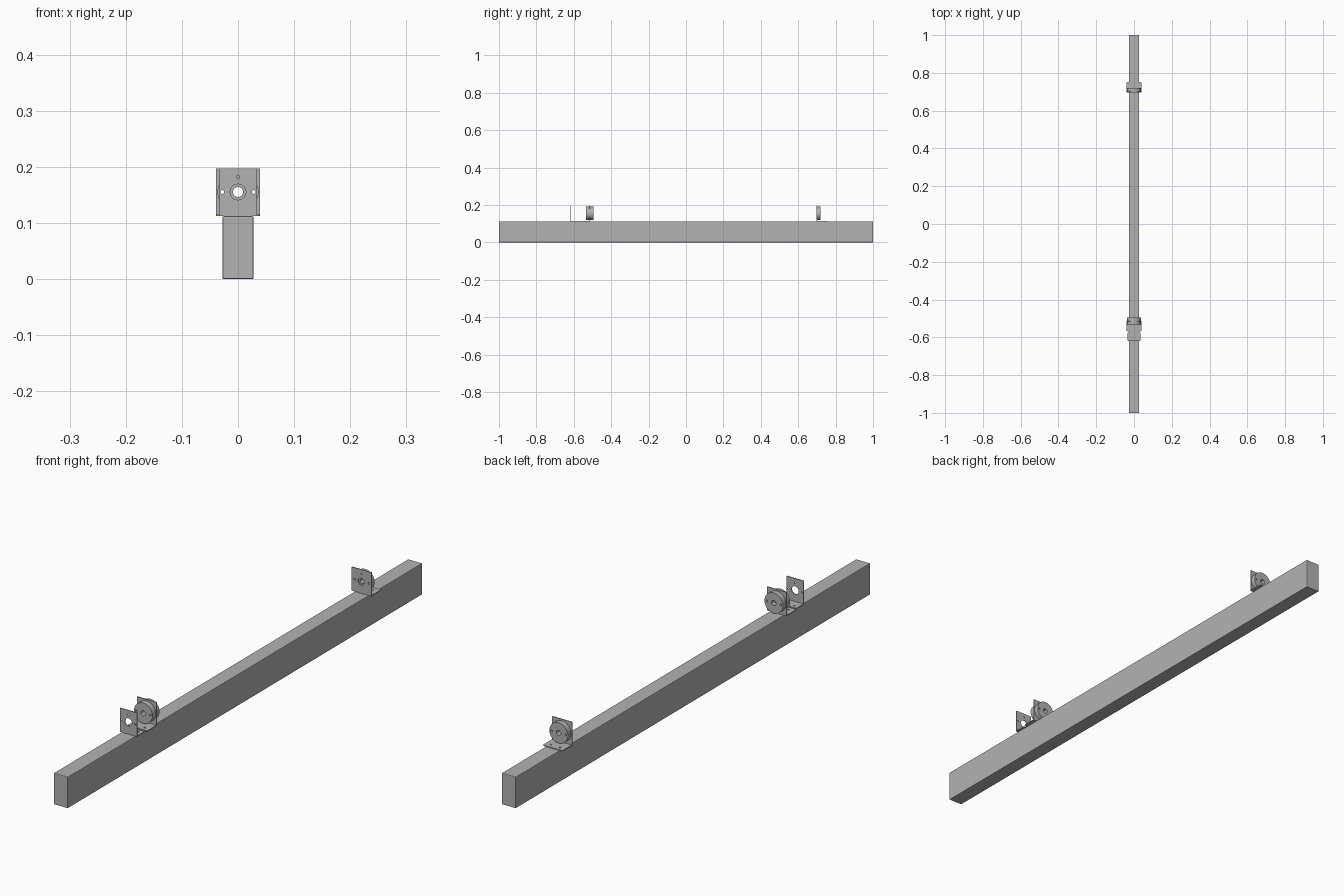
import bpy, math

if "Cube" in bpy.data.objects:
    bpy.data.objects.remove(bpy.data.objects["Cube"])

steel = bpy.data.materials.new("grey_metal")
steel.diffuse_color = (0.45, 0.45, 0.45, 1)
steel.use_nodes = True
steel.node_tree.nodes["Principled BSDF"].inputs["Base Color"].default_value = steel.diffuse_color

HUB_Z = 0.155      # height of the wheel axis
BASE_Z = 0.112     # top of the beam
SHEET = 0.003      # bracket sheet thickness


def circle(cx, cy, r, n=24):
    return [(cx + r * math.cos(2 * math.pi * i / n),
             cy + r * math.sin(2 * math.pi * i / n)) for i in range(n)]


def rounded_rect(x0, y0, x1, y1, r, steps=4):
    pts = []
    corners = [(x1 - r, y1 - r), (x0 + r, y1 - r), (x0 + r, y0 + r), (x1 - r, y0 + r)]
    for k, (cx, cy) in enumerate(corners):
        for i in range(steps + 1):
            a = math.pi / 2 * (k + i / steps)
            pts.append((cx + r * math.cos(a), cy + r * math.sin(a)))
    return pts


def slab(name, loops, thickness, location, upright):
    """Extrude an outline (first loop) with holes (other loops)."""
    cu = bpy.data.curves.new(name, 'CURVE')
    cu.dimensions = '2D'
    cu.fill_mode = 'BOTH'
    cu.extrude = thickness / 2
    for pts in loops:
        sp = cu.splines.new('POLY')
        sp.points.add(len(pts) - 1)
        for p, (x, y) in zip(sp.points, pts):
            p.co = (x, y, 0, 1)
        sp.use_cyclic_u = True
    ob = bpy.data.objects.new(name, cu)
    bpy.context.collection.objects.link(ob)
    ob.location = location
    if upright:
        ob.rotation_euler.x = math.pi / 2
    bpy.ops.object.select_all(action='DESELECT')
    ob.select_set(True)
    bpy.context.view_layer.objects.active = ob
    bpy.ops.object.convert(target='MESH')
    ob = bpy.context.view_layer.objects.active
    ob.data.materials.clear()
    ob.data.materials.append(steel)
    bpy.ops.object.shade_smooth_by_angle(angle=math.radians(35))
    return ob


def bracket(name, y, half_w, foot_dir, foot_len):
    # upright plate with a bearing hole and three screw holes
    top, bottom = 0.197 - HUB_Z, BASE_Z - HUB_Z
    loops = [rounded_rect(-half_w, bottom, half_w, top, 0.001),
             circle(0, 0, 0.014, 32), circle(0, 0.027, 0.003, 12)]
    loops += [circle(s * 0.028, 0, 0.0035, 12) for s in (-1, 1)]
    slab(name + "_plate", loops, SHEET, (0, y, HUB_Z), True)
    # foot lying on the beam
    y0, y1 = sorted((0, foot_dir * foot_len))
    loops = [rounded_rect(-half_w, y0, half_w, y1, 0.005)]
    loops += [circle(s * 0.018, foot_dir * foot_len * 0.7, 0.0035, 12) for s in (-1, 1)]
    slab(name + "_foot", loops, SHEET, (0, y, BASE_Z + SHEET / 2), False)


def disc(name, y0, y1):
    # round flange with a bore and two screw holes
    loops = [circle(0, 0, 0.0365, 48), circle(0, 0, 0.009, 32)]
    loops += [circle(s * 0.028, 0, 0.0035, 12) for s in (-1, 1)]
    slab(name, loops, y1 - y0, (0, (y0 + y1) / 2, HUB_Z), True)


# long beam
bpy.ops.mesh.primitive_cube_add(size=1, location=(0, 0, BASE_Z / 2))
beam = bpy.context.object
beam.name = "beam"
beam.scale = (0.055, 2.0, BASE_Z)
bpy.ops.object.transform_apply(location=False, rotation=False, scale=True)
beam.data.materials.append(steel)
bev = beam.modifiers.new("edge_rounding", 'BEVEL')
bev.width = 0.002
bev.segments = 2

# narrow front bracket, middle bracket with two discs, rear bracket with one
bracket("front_bracket", -0.617, 0.034, 1, 0.042)
bracket("middle_bracket", -0.514, 0.039, -1, 0.054)
disc("middle_disc_front", -0.535, -0.5155)
disc("middle_disc_back", -0.5125, -0.495)
bracket("rear_bracket", 0.699, 0.039, 1, 0.054)
disc("rear_disc", 0.7005, 0.719)
